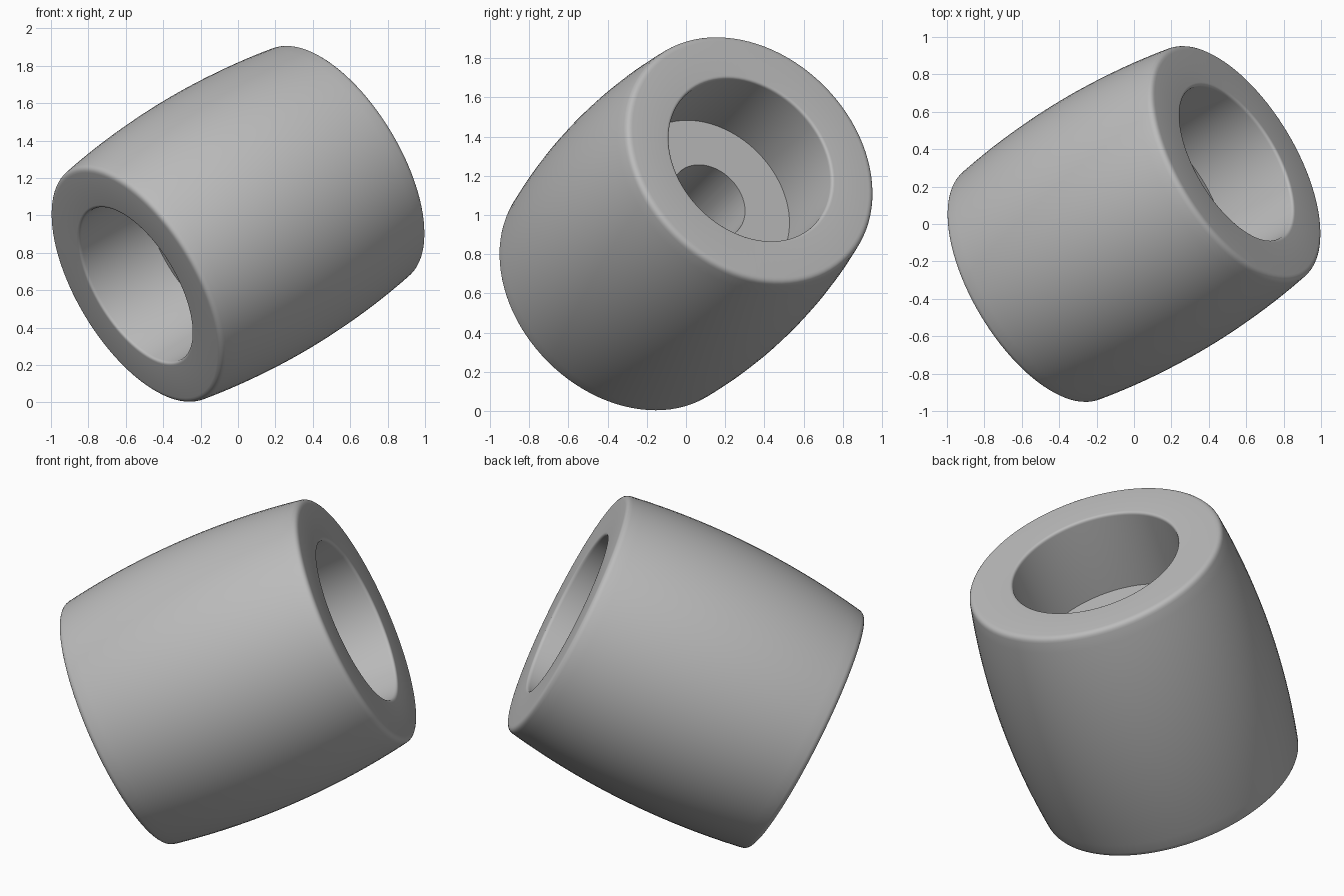
import bpy, bmesh, math
from mathutils import Vector

cube = bpy.data.objects.get("Cube")
if cube:
    bpy.data.objects.remove(cube, do_unlink=True)

# Main dimensions, measured along and around the tilted axis
HALF = 0.72        # half length
END_R = 0.707      # radius at the ends
MID_R = 0.768      # radius at the bulging middle
BORE_R = 0.465     # wide recess in each end
HOLE_R = 0.21      # narrow hole through the core
FLOOR = 0.25       # distance of each recess floor from the middle
SIDES = 96
AXIS = Vector((0.762, 0.457, 0.457)).normalized()
CENTRE = Vector((0, 0, 0.955))


def fillet(corner, start, end, size, steps=5):
    """Round a profile corner between two neighbouring points."""
    corner, start, end = Vector(corner), Vector(start), Vector(end)
    a = corner + (start - corner).normalized() * size
    b = corner + (end - corner).normalized() * size
    return [a.lerp(corner, t).lerp(corner.lerp(b, t), t)
            for t in (i / steps for i in range(steps + 1))]


# Half profile (radius, height) from the core hole out to the middle
half = [Vector((HOLE_R, FLOOR)), Vector((BORE_R, FLOOR))]
half += fillet((BORE_R, HALF), (BORE_R, 0), (END_R, HALF), 0.018)
half += fillet((END_R, HALF), (BORE_R, HALF), (END_R + 0.025, HALF - 0.15), 0.03)
for i in range(1, 13):
    h = (HALF - 0.03) * (1 - i / 12)
    half.append(Vector((MID_R - (MID_R - END_R) * (h / HALF) ** 2, h)))

# Mirror it to a closed loop and turn it around the axis
profile = half + [Vector((p.x, -p.y)) for p in reversed(half[:-1])]
bm = bmesh.new()
rings = []
for s in range(SIDES):
    a = 2 * math.pi * s / SIDES
    rings.append([bm.verts.new((p.x * math.cos(a), p.x * math.sin(a), p.y))
                  for p in profile])
n = len(profile)
for s in range(SIDES):
    r, q = rings[s], rings[(s + 1) % SIDES]
    for i in range(n):
        j = (i + 1) % n
        bm.faces.new((r[i], r[j], q[j], q[i]))
bmesh.ops.recalc_face_normals(bm, faces=bm.faces)

mesh = bpy.data.meshes.new("barrel_bushing")
bm.to_mesh(mesh)
bm.free()
bushing = bpy.data.objects.new("barrel_bushing", mesh)
bpy.context.collection.objects.link(bushing)
bushing.rotation_mode = 'QUATERNION'
bushing.rotation_quaternion = AXIS.to_track_quat('Z', 'Y')
bushing.location = CENTRE

# Plain grey material
grey = bpy.data.materials.new("plain_grey")
grey.use_nodes = True
colour = (0.5, 0.5, 0.5, 1)
grey.diffuse_color = colour
grey.node_tree.nodes["Principled BSDF"].inputs["Base Color"].default_value = colour
mesh.materials.append(grey)

# Smooth shading with crisp recess edges
bpy.ops.object.select_all(action='DESELECT')
bushing.select_set(True)
bpy.context.view_layer.objects.active = bushing
bpy.ops.object.shade_smooth_by_angle(angle=math.radians(35))
